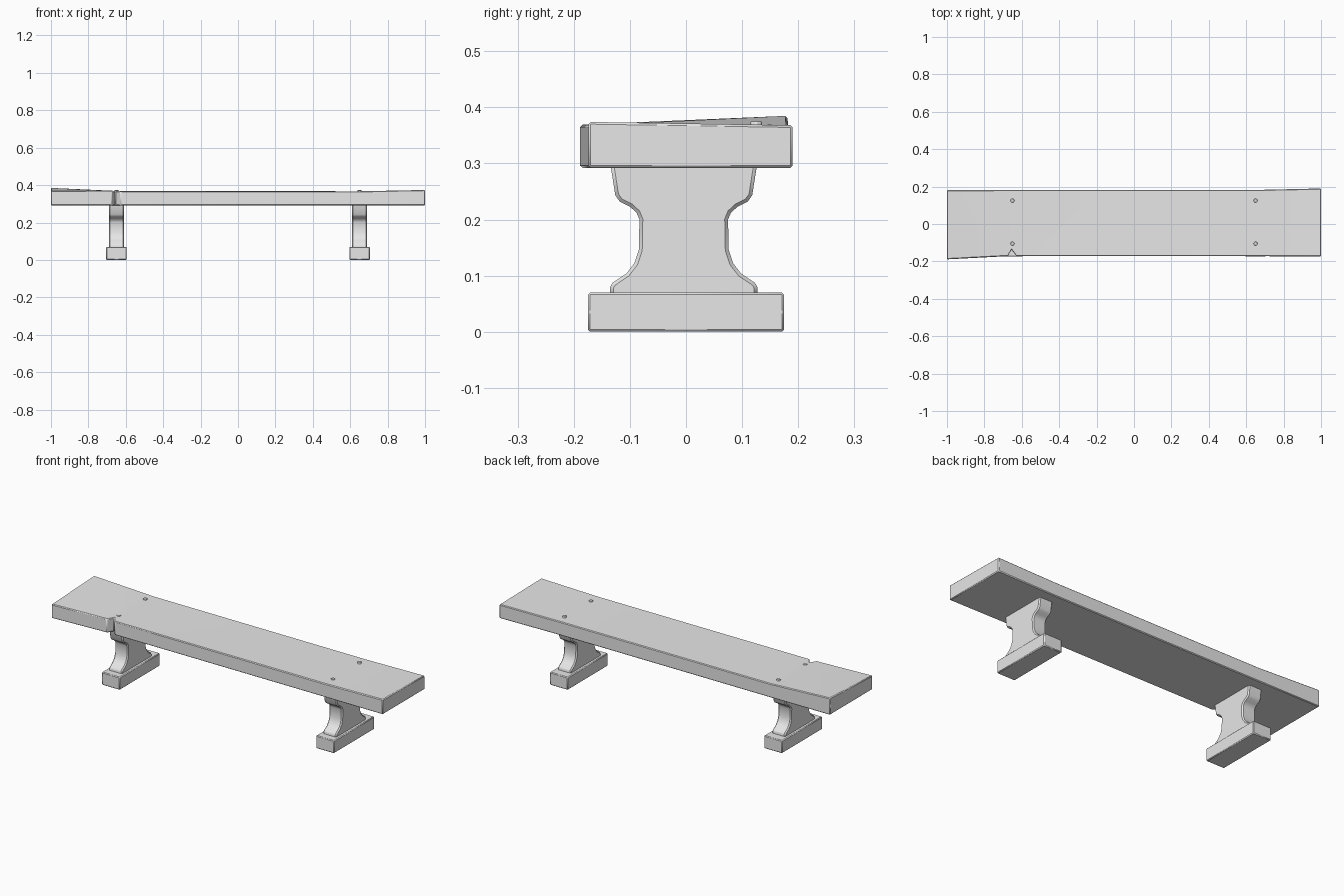
import bpy, bmesh, math

if "Cube" in bpy.data.objects:
    bpy.data.objects.remove(bpy.data.objects["Cube"])

stone = bpy.data.materials.new("plain grey")
stone.diffuse_color = (0.8, 0.8, 0.8, 1)
stone.use_nodes = True
stone.node_tree.nodes["Principled BSDF"].inputs["Base Color"].default_value = stone.diffuse_color


def loft(name, rings, bevel):
    """Join matching rings of points into a closed solid with softened edges."""
    bm = bmesh.new()
    loops = [[bm.verts.new(p) for p in ring] for ring in rings]
    n = len(loops[0])
    for a, b in zip(loops, loops[1:]):
        for i in range(n):
            j = (i + 1) % n
            bm.faces.new((a[i], a[j], b[j], b[i]))
    bm.faces.new(loops[0])
    bm.faces.new(loops[-1])
    bmesh.ops.recalc_face_normals(bm, faces=bm.faces)
    me = bpy.data.meshes.new(name)
    bm.to_mesh(me)
    bm.free()
    me.materials.append(stone)
    ob = bpy.data.objects.new(name, me)
    bpy.context.collection.objects.link(ob)
    if bevel:
        mod = ob.modifiers.new("soft edges", "BEVEL")
        mod.width = bevel
        mod.segments = 1
        mod.limit_method = 'ANGLE'
        mod.angle_limit = math.radians(35)
    bpy.ops.object.select_all(action='DESELECT')
    ob.select_set(True)
    bpy.context.view_layer.objects.active = ob
    bpy.ops.object.shade_smooth_by_angle(angle=math.radians(30))
    return ob


# Seat plank: warped ends and a notch in the front edge
# station: x, front y, back y, front top z, back top z
stations = [(-1, -0.189, 0.181, 0.369, 0.385),
            (-0.675, -0.172, 0.182, 0.368, 0.370),
            (-0.655, -0.137, 0.182, 0.368, 0.369),
            (-0.628, -0.172, 0.182, 0.367, 0.368),
            (0.65, -0.172, 0.182, 0.367, 0.367),
            (1, -0.174, 0.190, 0.374, 0.368)]
BOTTOM = 0.292
loft("seat", [[(x, f, BOTTOM), (x, b, BOTTOM), (x, b, zb), (x, f, zf)]
              for x, f, b, zf, zb in stations], 0.004)

# Half profile of the leg (half width, z)
half = [(0.131, 0.06), (0.131, 0.08), (0.127, 0.087), (0.102, 0.104),
        (0.088, 0.122), (0.080, 0.146), (0.079, 0.200), (0.084, 0.212),
        (0.096, 0.223), (0.114, 0.232), (0.122, 0.243), (0.131, 0.30)]
outline = [(y - 0.004, z) for y, z in half] + [(-y - 0.004, z) for y, z in reversed(half)]

for side, cx in (("left", -0.65), ("right", 0.65)):
    # Waisted leg and its foot block
    loft(side + "_leg", [[(cx + d, y, z) for y, z in outline] for d in (-0.04, 0.04)], 0.006)
    loft(side + "_foot", [[(cx + d, y, z) for y, z in
                           ((-0.175, 0), (0.175, 0), (0.175, 0.07), (-0.175, 0.07))]
                          for d in (-0.055, 0.055)], 0.004)
    # Pegs through the seat
    for row, py, top in (("front", -0.105, 0.371), ("back", 0.125, 0.375)):
        ring = [(cx + 0.011 * math.cos(a * math.pi / 4), py + 0.011 * math.sin(a * math.pi / 4))
                for a in range(8)]
        loft(f"{side}_{row}_peg", [[(x, y, z) for x, y in ring] for z in (0.34, top)], 0.002)
